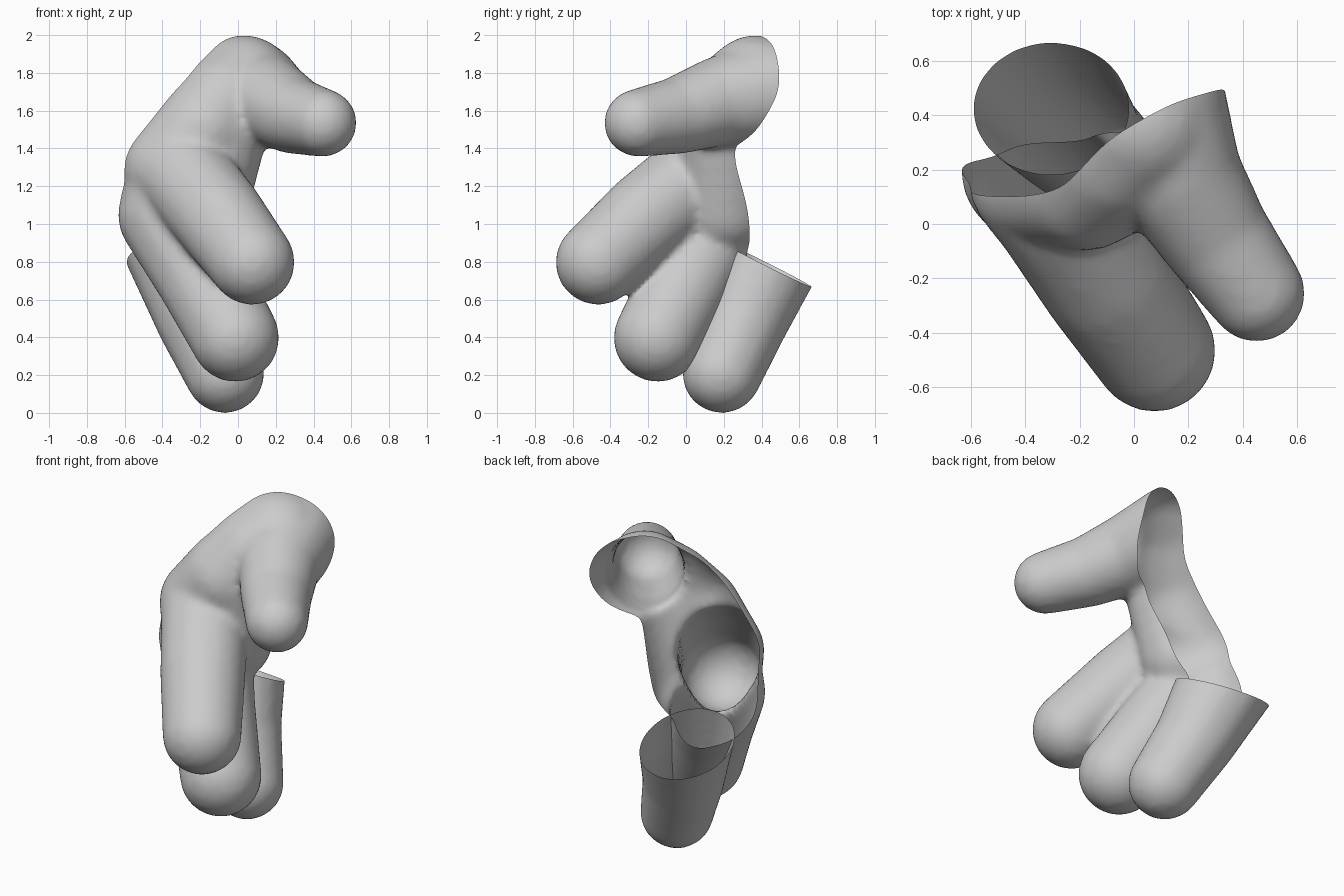
import bpy, bmesh
from math import exp
from mathutils import Vector

if "Cube" in bpy.data.objects:
    bpy.data.objects.remove(bpy.data.objects["Cube"])


def add_limb(bm, path):
    """Tapered capsule chain; path = (x, y, z, radius) points from tip to base."""
    for a, b in zip(path, path[1:]):
        seg = bmesh.new()
        for p in (a, b):
            ball = bmesh.new()
            bmesh.ops.create_icosphere(ball, subdivisions=3, radius=p[3])
            for v in ball.verts:
                seg.verts.new(v.co + Vector(p[:3]))
            ball.free()
        bmesh.ops.convex_hull(seg, input=seg.verts[:])
        bmesh.ops.delete(seg, geom=[v for v in seg.verts if not v.link_faces], context='VERTS')
        bmesh.ops.recalc_face_normals(seg, faces=seg.faces[:])
        tmp = bpy.data.meshes.new("tmp")
        seg.to_mesh(tmp)
        seg.free()
        bm.from_mesh(tmp)
        bpy.data.meshes.remove(tmp)


def fused(name, paths, soften):
    """Merge limbs into one soft skin; returns object and its bmesh."""
    bm = bmesh.new()
    for p in paths:
        add_limb(bm, p)
    me = bpy.data.meshes.new(name)
    bm.to_mesh(me)
    bm.free()
    ob = bpy.data.objects.new(name, me)
    bpy.context.collection.objects.link(ob)
    rm = ob.modifiers.new("fuse", 'REMESH')
    rm.mode = 'VOXEL'
    rm.voxel_size = 0.022
    sm = ob.modifiers.new("soften", 'SMOOTH')
    sm.factor = 0.5
    sm.iterations = soften
    dg = bpy.context.evaluated_depsgraph_get()
    skin = bpy.data.meshes.new_from_object(ob.evaluated_get(dg))
    ob.modifiers.clear()
    ob.data = skin
    out = bmesh.new()
    out.from_mesh(skin)
    return ob, out


def cut(bm, co, no):
    bmesh.ops.bisect_plane(bm, geom=bm.verts[:] + bm.edges[:] + bm.faces[:],
                           plane_co=co, plane_no=no, clear_outer=True)


def finish(ob, bm):
    for f in bm.faces:
        f.smooth = True
    bm.to_mesh(ob.data)
    bm.free()


# Limb centre lines
index_finger = [(0.075, -0.465, 0.797, 0.227), (-0.105, -0.2, 1.04, 0.245),
                (-0.27, 0.06, 1.24, 0.255), (-0.345, 0.17, 1.29, 0.265)]
middle_finger = [(-0.015, -0.15, 0.397, 0.235), (-0.19, 0.02, 0.72, 0.245),
                 (-0.37, 0.2, 1.05, 0.268), (-0.345, 0.2, 1.2, 0.265)]
palm = [(-0.345, 0.17, 1.29, 0.265), (-0.18, 0.16, 1.5, 0.26),
        (-0.06, 0.26, 1.64, 0.27), (0.03, 0.37, 1.722, 0.28)]
web = [(-0.36, 0.2, 1.05, 0.26), (-0.2, 0.2, 1.08, 0.25), (-0.15, 0.2, 1.27, 0.25), (-0.1, 0.2, 1.5, 0.26)]
thumb = [(0.45, -0.255, 1.535, 0.18), (0.295, -0.04, 1.575, 0.205),
         (0.16, 0.18, 1.65, 0.237), (0.055, 0.45, 1.7, 0.285)]
ring_finger = [(-0.07, 0.19, 0.208, 0.21), (-0.2, 0.31, 0.5, 0.235), (-0.33, 0.47, 0.9, 0.285)]

# Open rim at the back, as (x, z, y)
RIM = [(-.62, 1.08, .19), (-.6, 1.25, .13), (-.58, 1.4, .10), (-.5, 1.55, .10), (-.38, 1.68, .10),
       (-.28, 1.8, .13), (-.14, 1.92, .24), (-.02, 2.0, .38), (.15, 1.95, .45), (.27, 1.86, .49),
       (.33, 1.72, .51), (.28, 1.54, .40), (.14, 1.41, .23), (.08, 1.28, .27), (.08, 1.13, .32),
       (.05, .98, .34), (.0, .85, .34), (-.56, .93, .24), (-.3, .8, .30)]


def rim_y(x, z):
    total = weight = 0.0
    for px, pz, py in RIM:
        w = exp(-((x - px) ** 2 + (z - pz) ** 2) / 0.024) + 1e-9
        total += w * py
        weight += w
    return total / weight


# Hand shell: palm, thumb and two fingers, trimmed along the curved rim
hand, bm = fused("hand_shell", [index_finger, middle_finger, palm, web, thumb], 10)
for v in bm.verts:
    v.co.y -= rim_y(v.co.x, v.co.z)
cut(bm, (0, 0, 0), (0, 1, 0))
for v in bm.verts:
    v.co.y += rim_y(v.co.x, v.co.z)
finish(hand, bm)

# Lowest finger: open tube with a slanted mouth
low, bm = fused("lowest_finger", [ring_finger], 6)
cut(bm, (-0.3, 0.42, 0.79), (0.03, 0.447, 0.894))
finish(low, bm)
